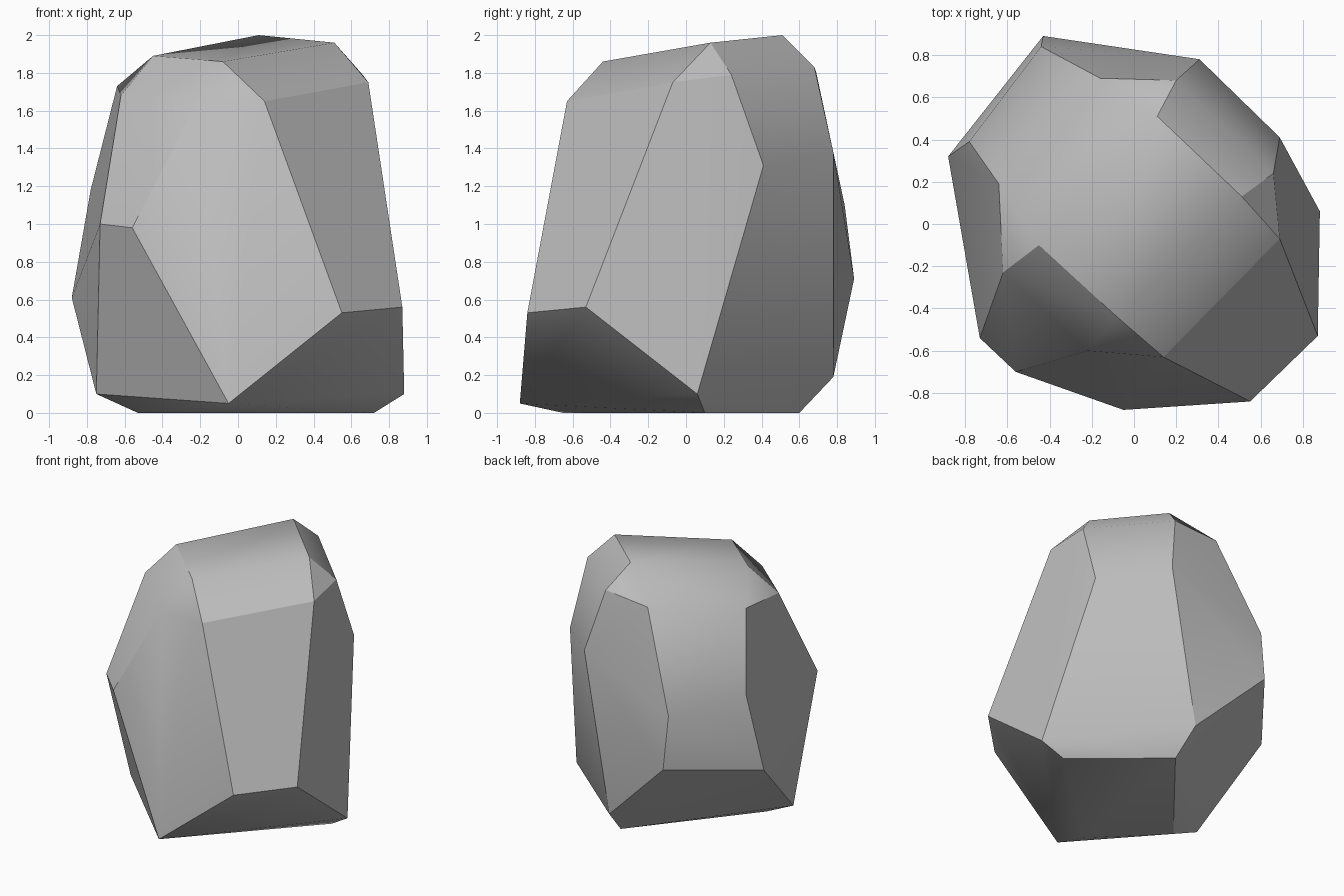
import bpy
import bmesh
import math

# Remove the default cube only
default_cube = bpy.data.objects.get("Cube")
if default_cube:
    bpy.data.objects.remove(default_cube, do_unlink=True)


def make_material(name, color):
    material = bpy.data.materials.new(name)
    material.use_nodes = True
    material.diffuse_color = color
    material.node_tree.nodes["Principled BSDF"].inputs["Base Color"].default_value = color
    return material


# Corner points of the boulder, grouped by height
base = [(.72, .1, 0), (.13, .6, 0), (-.53, -.21, 0), (-.09, -.65, 0)]
foot = [(-.05, -.88, .05), (.88, .06, .1), (.1, .78, .19), (-.75, -.22, .1)]
belly = [(.55, -.84, .53), (.87, -.53, .56), (-.43, .89, .71), (-.88, .32, .61)]
waist = [(-.56, -.7, .98), (-.73, -.54, 1), (-.44, .84, 1.1), (-.78, .39, 1.18),
         (.69, .41, 1.31), (.31, .78, 1.38)]
shoulder = [(-.22, -.6, 1.64), (.14, -.63, 1.65), (-.62, -.23, 1.68), (-.64, .19, 1.73),
            (.69, -.07, 1.75), (.66, .24, 1.79), (.2, .68, 1.83), (-.16, .69, 1.8)]
crown = [(-.08, -.44, 1.86), (-.45, -.1, 1.89), (.51, .13, 1.96), (.11, .51, 2)]

SHARP_ANGLE = math.radians(30)
TOP_SLOPE = 0.8


def is_sharp(edge):
    """Crisp chipped ridges, but a worn, rounded rim on two sides of the crown."""
    if edge.calc_face_angle(0) < SHARP_ANGLE:
        return False
    low, high = sorted(edge.link_faces, key=lambda face: face.normal.z)
    on_rim = high.normal.z > TOP_SLOPE
    worn_side = low.normal.x * low.normal.y < 0
    return not (on_rim and worn_side)


# Wrap the corners in a faceted hull
bm = bmesh.new()
for ring in (base, foot, belly, waist, shoulder, crown):
    for corner in ring:
        bm.verts.new(corner)
bmesh.ops.convex_hull(bm, input=bm.verts[:])
loose = [v for v in bm.verts if not v.link_faces]
bmesh.ops.delete(bm, geom=loose, context="VERTS")

# Merge nearly flat neighbours into broad facets
bmesh.ops.dissolve_limit(bm, angle_limit=math.radians(3), verts=bm.verts[:], edges=bm.edges[:])
bmesh.ops.recalc_face_normals(bm, faces=bm.faces[:])
bm.normal_update()

# Shade the facets smooth and mark the ridges
for face in bm.faces:
    face.smooth = True
for edge in bm.edges:
    edge.smooth = not is_sharp(edge)

mesh = bpy.data.meshes.new("boulder")
bm.to_mesh(mesh)
bm.free()
mesh.materials.append(make_material("stone grey", (0.5, 0.5, 0.5, 1)))
boulder = bpy.data.objects.new("boulder", mesh)
bpy.context.collection.objects.link(boulder)
